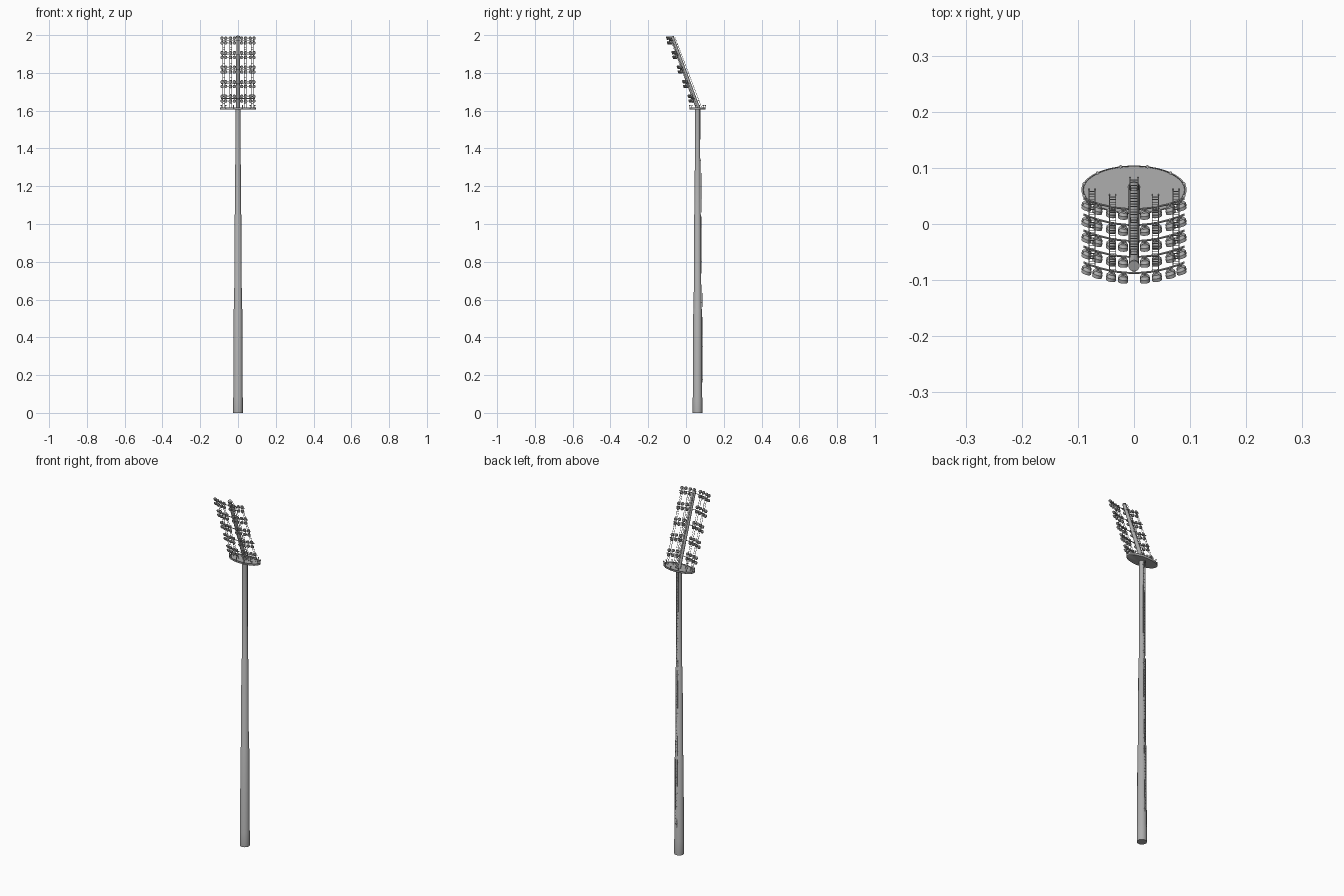
import bpy, bmesh, math
from mathutils import Vector, Matrix

if "Cube" in bpy.data.objects:
    bpy.data.objects.remove(bpy.data.objects["Cube"])

SLOPE = 0.37                 # forward lean of the lamp frame (dy per dz)
POLE_Y = 0.061
DECK_Z = 1.61
ROWS = [1.973 - 0.077 * i for i in range(5)]
LAMP_X = [s * x for s in (-1, 1) for x in (0.019, 0.040, 0.064, 0.083)]

# Dark galvanised steel
steel = bpy.data.materials.new("dark_steel")
steel.diffuse_color = (0.42, 0.42, 0.42, 1)
steel.use_nodes = True
steel.node_tree.nodes["Principled BSDF"].inputs["Base Color"].default_value = steel.diffuse_color


def rod(bm, a, b, r1, r2=None, n=6):
    """Capped cylinder or cone from a to b."""
    a, b = Vector(a), Vector(b)
    d = b - a
    m = Matrix.Translation((a + b) / 2) @ d.to_track_quat('Z', 'Y').to_matrix().to_4x4()
    bmesh.ops.create_cone(bm, cap_ends=True, segments=n, radius1=r1,
                          radius2=r1 if r2 is None else r2, depth=d.length, matrix=m)


def finish(bm, name, smooth=True):
    me = bpy.data.meshes.new(name)
    bm.to_mesh(me)
    bm.free()
    me.materials.append(steel)
    ob = bpy.data.objects.new(name, me)
    bpy.context.collection.objects.link(ob)
    if smooth:
        bpy.ops.object.select_all(action='DESELECT')
        ob.select_set(True)
        bpy.context.view_layer.objects.active = ob
        bpy.ops.object.shade_smooth_by_angle(angle=math.radians(40))
    return ob


def lathe(name, profile, n, center, sy=1.0):
    """Closed solid of revolution, optionally squashed in y."""
    bm = bmesh.new()
    rings = [[bm.verts.new((center[0] + r * math.cos(2 * math.pi * i / n),
                            center[1] + sy * r * math.sin(2 * math.pi * i / n), z))
              for i in range(n)] for r, z in profile]
    for lo, hi in zip(rings, rings[1:]):
        for i in range(n):
            j = (i + 1) % n
            bm.faces.new((lo[i], lo[j], hi[j], hi[i]))
    bm.faces.new(rings[0][::-1])
    bm.faces.new(rings[-1])
    return finish(bm, name)


def frame_pt(x, z, back=0.0):
    """Point on the curved, leaning lamp frame."""
    y = -0.088 + 0.019 * (x / 0.09) ** 2 + (1.975 - z) * SLOPE
    return Vector((x, y + back, z))


def ladder(bm, a, b, half, rail_r, step):
    """Two rails and evenly spaced rungs between a and b."""
    a, b = Vector(a), Vector(b)
    off = Vector((half, 0, 0))
    rod(bm, a - off, b - off, rail_r)
    rod(bm, a + off, b + off, rail_r)
    n = int((b - a).length / step)
    for i in range(1, n):
        p = a.lerp(b, i / n)
        rod(bm, p - off, p + off, rail_r * 0.8, n=4)


# Stepped, tapering pole
lathe("pole", [(0.0255, 0), (0.0255, 0.08), (0.0245, 0.083), (0.0225, 0.55),
               (0.0205, 0.553), (0.0175, 1.05), (0.0155, 1.053), (0.0135, DECK_Z)],
      20, (0, POLE_Y))

# Climbing ladder up the back of the pole
bm = bmesh.new()
for z0, z1, r0, r1 in [(0.16, 0.54, 0.0245, 0.0225), (0.56, 1.04, 0.0205, 0.0175),
                       (1.06, DECK_Z, 0.0155, 0.0135)]:
    a, b = Vector((0, POLE_Y + r0 + 0.004, z0)), Vector((0, POLE_Y + r1 + 0.004, z1))
    ladder(bm, a, b, 0.006, 0.001, 0.016)
    for t in (0.05, 0.5, 0.95):
        p = a.lerp(b, t)
        for s in (-0.006, 0.006):
            rod(bm, p + Vector((s, 0, 0)), p + Vector((s, -0.009, 0)), 0.001, n=4)
finish(bm, "pole_ladder", False)

# Oval deck with a raised lip
lathe("deck", [(0.091, 1.605), (0.094, 1.607), (0.094, 1.616), (0.091, 1.616),
               (0.090, 1.611)], 40, (0, POLE_Y), 0.46)

# Short posts round the deck rim
bm = bmesh.new()
for i in range(12):
    t = 2 * math.pi * (i + 0.5) / 12
    x, y = 0.092 * math.cos(t), POLE_Y + 0.0425 * math.sin(t)
    rod(bm, (x, y, 1.606), (x, y, 1.626), 0.0016)
    rod(bm, (x, y, 1.624), (x, y, 1.630), 0.003, n=8)
finish(bm, "deck_posts")

# Leaning central spine
bm = bmesh.new()
foot, tip = Vector((0, 0.066, 1.606)), Vector((0, -0.073, 1.988))
rod(bm, foot, tip, 0.011, 0.009, 14)
rod(bm, tip, tip + (tip - foot).normalized() * 0.006, 0.010, 0.010, 14)
finish(bm, "spine")

# Service ladder on the back of the spine
bm = bmesh.new()
ladder(bm, (0, 0.083, 1.616), (0, -0.059, 1.99), 0.007, 0.001, 0.013)
for t in (0.1, 0.5, 0.9):
    p = Vector((0, 0.083, 1.616)).lerp(Vector((0, -0.059, 1.99)), t)
    for s in (-0.006, 0.006):
        rod(bm, p + Vector((s, 0, 0)), p + Vector((s, -0.012, -0.004)), 0.001, n=4)
finish(bm, "spine_ladder", False)

# Four upright lattice ladders of the lamp frame
bm = bmesh.new()
for x in (-0.075, -0.038, 0.038, 0.075):
    ladder(bm, frame_pt(x, 1.612, 0.003), frame_pt(x, 1.985, 0.003), 0.0055, 0.0009, 0.013)
finish(bm, "frame_ladders", False)

# Curved lamp rails and their struts back to the spine
bm = bmesh.new()
for z in ROWS:
    xs = [-0.09 + 0.015 * i for i in range(13)]
    for x0, x1 in zip(xs, xs[1:]):
        rod(bm, frame_pt(x0, z), frame_pt(x1, z), 0.002)
    rod(bm, frame_pt(0, z), frame_pt(0, z, 0.018), 0.003)
finish(bm, "lamp_rails")

# Paired floodlights above and below each rail, fanned round the curve
bm = bmesh.new()
for z in ROWS:
    for x in LAMP_X:
        base = frame_pt(x, z)
        aim = Vector((x * 4.2, -1, -0.35)).normalized()
        for s in (1, -1):
            c = frame_pt(x, z + 0.0125 * s, -0.005 + 0.0046 * (s - 1) / 2)
            rod(bm, base, c, 0.0014, n=5)
            rod(bm, c - aim * 0.003, c + aim * 0.002, 0.005, 0.0085, 12)
            rod(bm, c + aim * 0.002, c + aim * 0.008, 0.0088, 0.0088, 12)
finish(bm, "floodlights")
